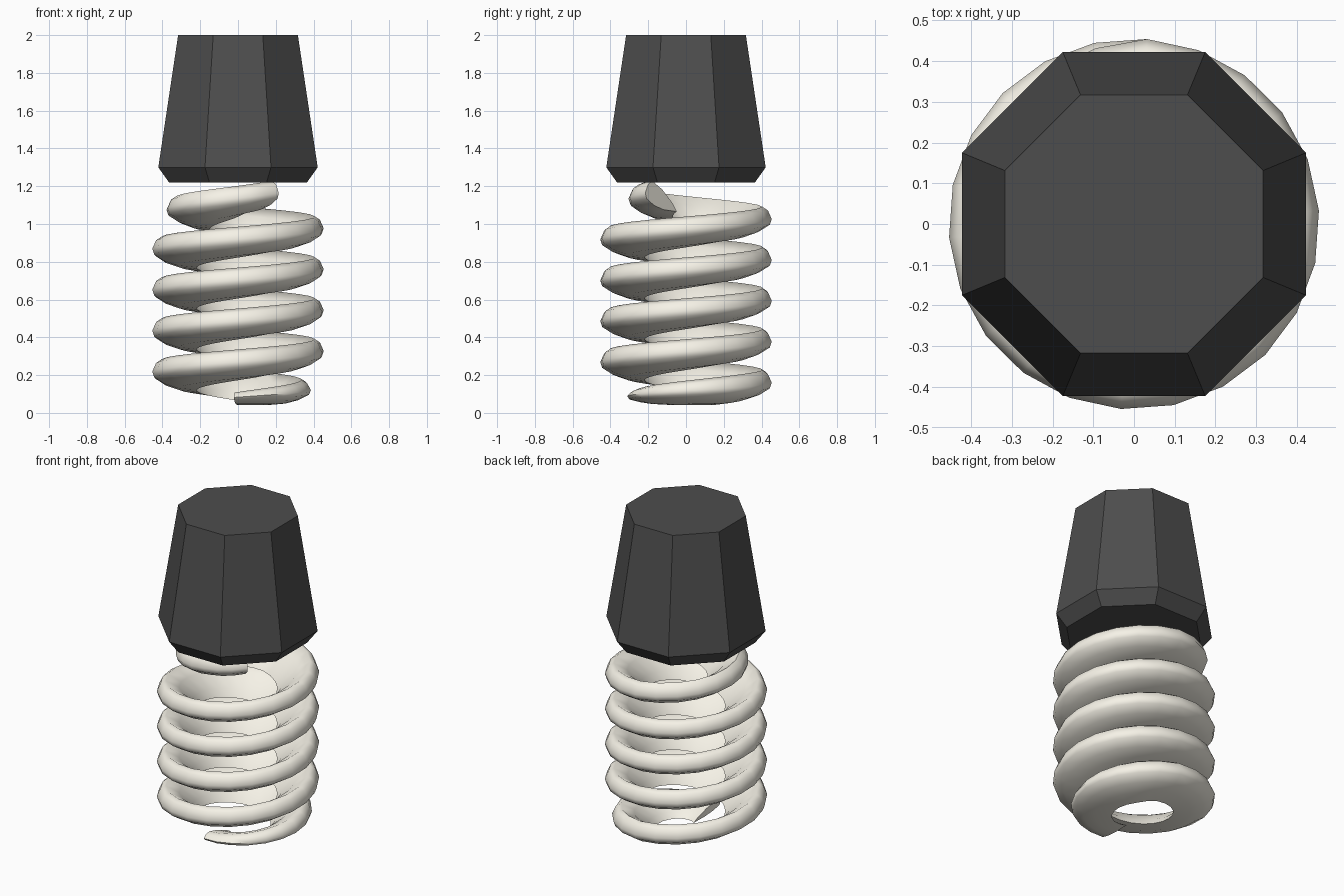
import bpy, bmesh, math

if "Cube" in bpy.data.objects:
    bpy.data.objects.remove(bpy.data.objects["Cube"])


def material(name, rgb):
    m = bpy.data.materials.new(name)
    m.diffuse_color = (*rgb, 1)
    m.use_nodes = True
    m.node_tree.nodes["Principled BSDF"].inputs["Base Color"].default_value = m.diffuse_color
    return m


def make(name, rings, mat):
    """Loft closed rings of points into a capped solid."""
    bm = bmesh.new()
    loops = [[bm.verts.new(p) for p in ring] for ring in rings]
    n = len(loops[0])
    for a, b in zip(loops, loops[1:]):
        for i in range(n):
            j = (i + 1) % n
            bm.faces.new((a[i], a[j], b[j], b[i]))
    bm.faces.new(loops[0][::-1])
    bm.faces.new(loops[-1])
    bmesh.ops.recalc_face_normals(bm, faces=bm.faces)
    me = bpy.data.meshes.new(name)
    bm.to_mesh(me)
    bm.free()
    ob = bpy.data.objects.new(name, me)
    bpy.context.collection.objects.link(ob)
    me.materials.append(mat)
    return ob


dark = material("dark_plastic", (0.075, 0.075, 0.075))
cream = material("cream_glass", (0.92, 0.89, 0.80))

# Tapered octagonal base with chamfered lower rim: (apothem, height)
base_rings = []
for apothem, z in [(0.365, 1.22), (0.422, 1.30), (0.317, 2.0)]:
    r = apothem / math.cos(math.pi / 8)
    base_rings.append([(r * math.cos(math.radians(22.5 + 45 * k)),
                        r * math.sin(math.radians(22.5 + 45 * k)), z) for k in range(8)])
make("base", base_rings, dark)

# Spiral tube: leaning cross-section (radius, height), tucked inward at both ends
profile = [(0.405, 0.065), (0.435, 0.045), (0.455, 0.0), (0.445, -0.03),
           (0.39, -0.065), (0.32, -0.088), (0.22, -0.098), (0.25, -0.055), (0.33, 0.02)]
pitch, steps = 0.2165, 22
count = round(steps * 5.13)
rings = []
for s in range(count + 1):
    turn = s / steps
    ang = 2 * math.pi * turn - math.pi / 2 - 0.07
    shift = -0.15 * max(0, 1 - turn / 0.5, min(1, (turn - 4.5) / 0.5))
    k = 0.4 + 0.6 * min(1, turn / 0.4)             # flattened starting tip
    zc = 0.052 + pitch * turn + 0.03 * max(0, 1 - turn / 0.4)
    ring = []
    for r, z in profile:
        rr = r + shift
        ring.append((rr * math.cos(ang), rr * math.sin(ang), max(0, zc + z * k)))
    rings.append(ring)
tube = make("spiral_tube", rings, cream)
bpy.context.view_layer.objects.active = tube
tube.select_set(True)
bpy.ops.object.shade_smooth_by_angle(angle=math.radians(65))
